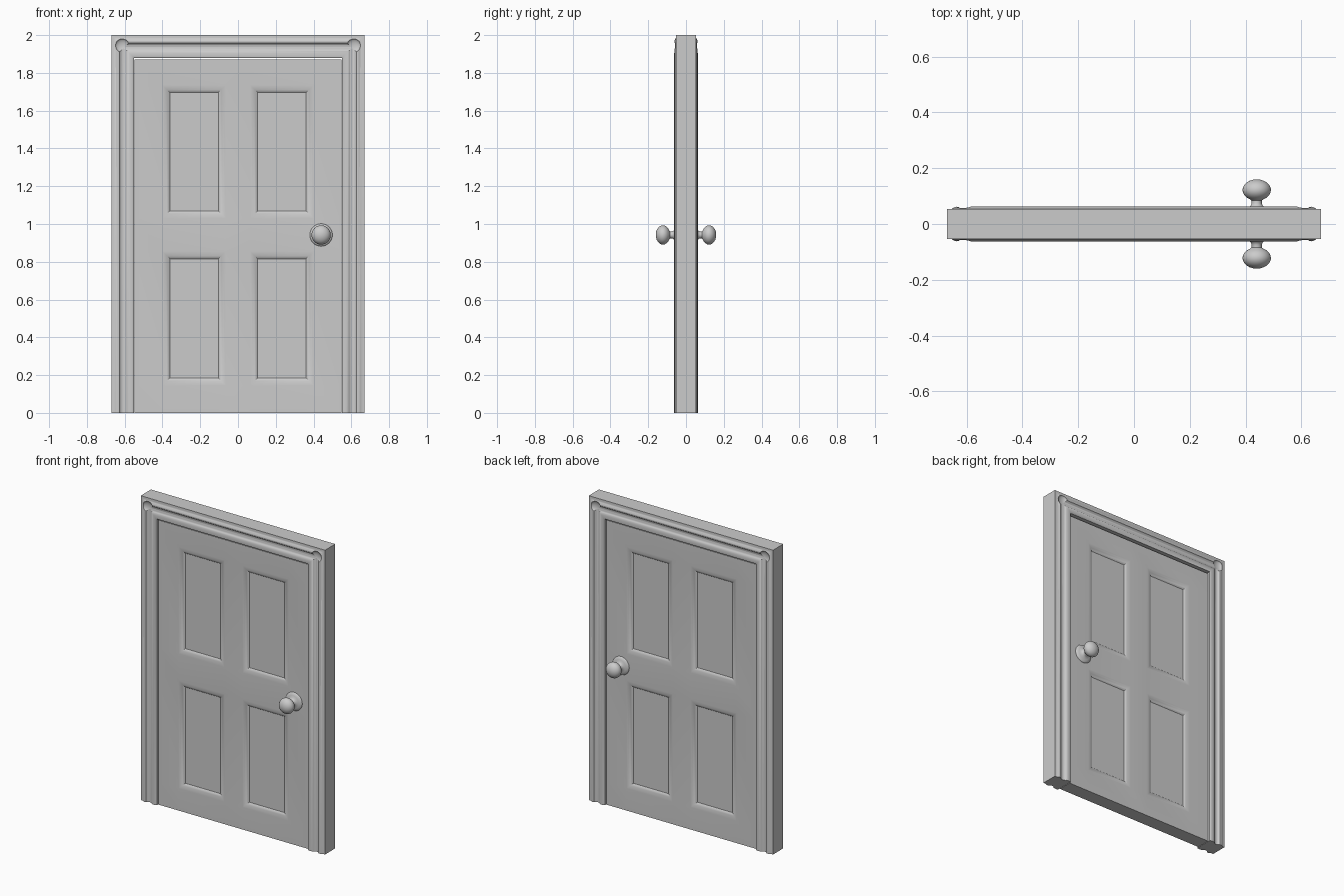
import bpy, bmesh, math
from mathutils import Vector

if "Cube" in bpy.data.objects:
    bpy.data.objects.remove(bpy.data.objects["Cube"])


def make_object(name, bm, angle=35):
    bmesh.ops.recalc_face_normals(bm, faces=bm.faces[:])
    mesh = bpy.data.meshes.new(name)
    bm.to_mesh(mesh)
    bm.free()
    ob = bpy.data.objects.new(name, mesh)
    bpy.context.collection.objects.link(ob)
    smooth(ob, angle)
    return ob


def smooth(ob, angle):
    bpy.ops.object.select_all(action='DESELECT')
    ob.select_set(True)
    bpy.context.view_layer.objects.active = ob
    bpy.ops.object.shade_smooth_by_angle(angle=math.radians(angle))


# Casing: moulded profile (distance from outer edge, y) swept around three sides
W, H, CASING = 0.67, 2.0, 0.12
half = [(0, .053), (.014, .053), (.022, .058), (.032, .062), (.042, .060),
        (.046, .055), (.053, .050), (.063, .048), (.073, .050), (.081, .055),
        (.086, .060), (.095, .0625), (.108, .0625), (.116, .061), (CASING, .058)]
profile = [(u, -y) for u, y in half] + [(u, y) for u, y in reversed(half)]
bm = bmesh.new()
stations = []
for sx, top in ((-1, 0), (-1, 1), (1, 1), (1, 0)):
    stations.append([bm.verts.new((sx * (W - u), y, (H - u) * top)) for u, y in profile])
n = len(profile)
for a, b in zip(stations, stations[1:]):
    for i in range(n):
        j = (i + 1) % n
        bm.faces.new((a[i], a[j], b[j], b[i]))
bm.faces.new(stations[0])
bm.faces.new(stations[-1])
frame = make_object("door_frame", bm)

# Round dished rosettes in the upper corners, both faces
bm = bmesh.new()
for sx in (-1, 1):
    for sy in (-1, 1):
        new = bmesh.ops.create_uvsphere(bm, u_segments=32, v_segments=16, radius=1)["verts"]
        for v in new:
            v.co = Vector((sx * 0.613 + v.co.x * .036, sy * .062 + v.co.y * .016,
                           1.945 + v.co.z * .036))
cutter = make_object("rosette_cutter", bm)
cutter.hide_render = True
mod = frame.modifiers.new("rosettes", 'BOOLEAN')
mod.operation = 'DIFFERENCE'
mod.solver = 'EXACT'
mod.object = cutter
bpy.context.view_layer.objects.active = frame
bpy.ops.object.modifier_apply(modifier=mod.name)
bpy.data.objects.remove(cutter)
smooth(frame, 35)

# Door slab with four sunken panels on each face
DX, DZ, DY = 0.547, 1.87, 0.046
bm = bmesh.new()
bmesh.ops.create_cube(bm, size=1)
for v in bm.verts:
    v.co = Vector((v.co.x * 2 * DX, v.co.y * 2 * DY, (v.co.z + .5) * DZ))
cuts = [((x, 0, 0), (1, 0, 0)) for x in (-.40, -.065, .065, .40)]
cuts += [((0, 0, z), (0, 0, 1)) for z in (.145, .855, 1.03, 1.735)]
for co, no in cuts:
    bmesh.ops.bisect_plane(bm, geom=bm.verts[:] + bm.edges[:] + bm.faces[:],
                           plane_co=co, plane_no=no)
bm.normal_update()
panels = []
for f in bm.faces:
    c = f.calc_center_median()
    if (abs(f.normal.y) > .9 and .065 < abs(c.x) < .40
            and (.145 < c.z < .855 or 1.03 < c.z < 1.735)):
        panels.append(f)
for width, depth in ((.012, -.002), (.012, -.004), (.010, -.005), (.005, -.004)):
    bmesh.ops.inset_individual(bm, faces=panels, thickness=width, depth=depth,
                               use_even_offset=True)
    bm.normal_update()
make_object("door_panel", bm, 30)


# Knobs: turned profile (radius, distance from the door's middle)
lathe = [(0, .040), (.060, .040), (.060, .048), (.056, .053), (.042, .057), (.028, .061),
         (.021, .067), (.018, .074), (.018, .084)]
for k in range(2, 13):
    t = math.pi * k / 12
    lathe.append((.051 * math.sin(t), .122 - .038 * math.cos(t)))
for name, side in (("front_knob", -1), ("back_knob", 1)):
    bm = bmesh.new()
    verts = [bm.verts.new((r, side * d, 0)) for r, d in lathe]
    edges = [bm.edges.new(p) for p in zip(verts, verts[1:])]
    bmesh.ops.spin(bm, geom=verts + edges, cent=(0, 0, 0), axis=(0, 1, 0),
                   angle=2 * math.pi, steps=32, use_merge=False)
    bmesh.ops.remove_doubles(bm, verts=bm.verts[:], dist=1e-4)
    ob = make_object(name, bm, 45)
    ob.location = (.44, 0, .942)
